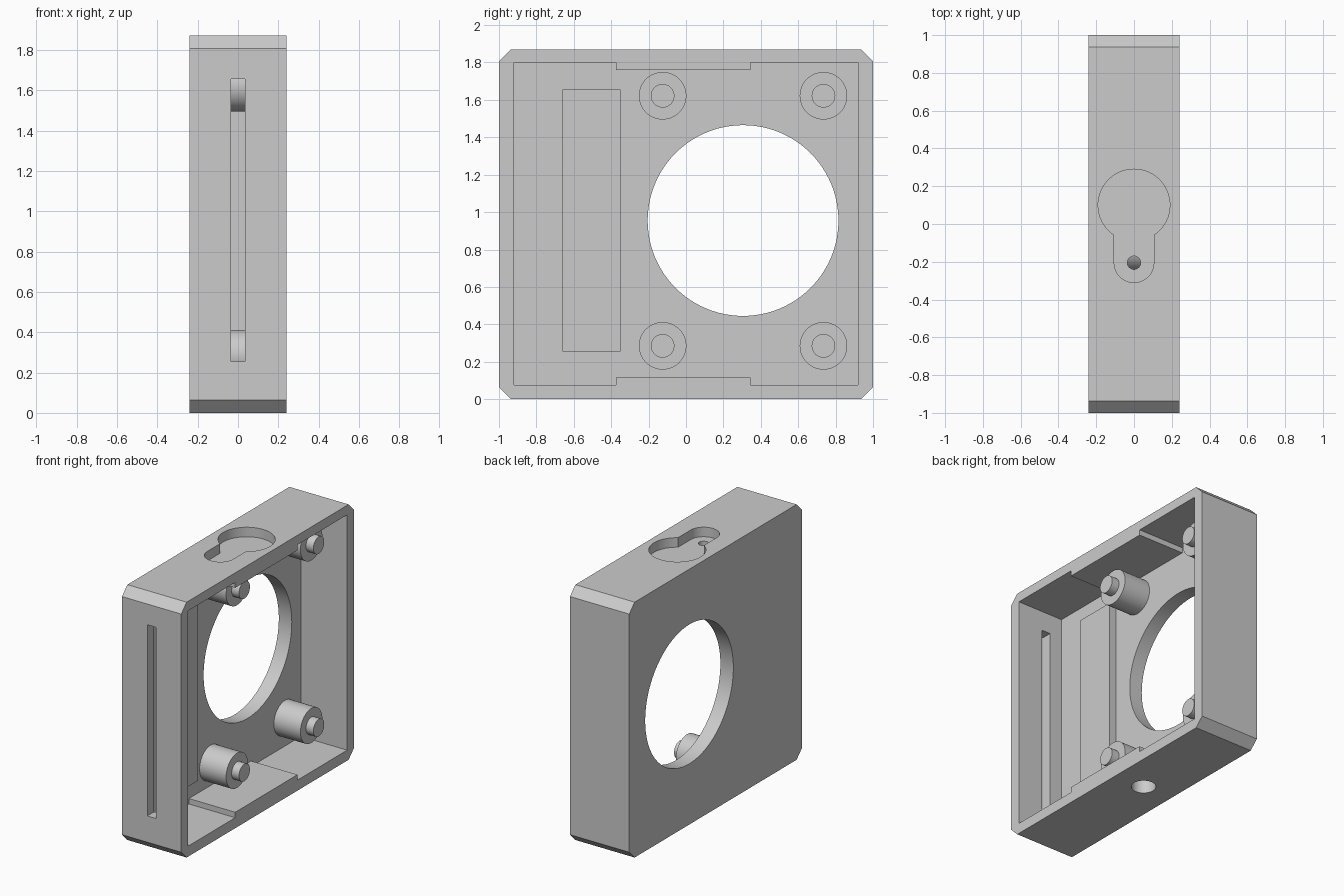
import bpy, bmesh
from math import pi, sin, cos, asin

if "Cube" in bpy.data.objects:
    bpy.data.objects.remove(bpy.data.objects["Cube"])

GREY = (0.6, 0.6, 0.6, 1)
grey = bpy.data.materials.new("plain_grey")
grey.use_nodes = True
grey.diffuse_color = GREY
grey.node_tree.nodes["Principled BSDF"].inputs["Base Color"].default_value = GREY

# Maps profile (u, v) and extrusion w to x, y, z
AXES = {
    "x": lambda u, v, w: (w, u, v),
    "y": lambda u, v, w: (u, w, v),
    "z": lambda u, v, w: (u, v, w),
}


def prism(name, profile, axis, lo, hi):
    bm = bmesh.new()
    ends = [[bm.verts.new(AXES[axis](u, v, w)) for u, v in profile] for w in (lo, hi)]
    bm.faces.new(ends[0])
    bm.faces.new(ends[1])
    n = len(profile)
    for i in range(n):
        j = (i + 1) % n
        bm.faces.new((ends[0][i], ends[0][j], ends[1][j], ends[1][i]))
    bmesh.ops.recalc_face_normals(bm, faces=bm.faces)
    mesh = bpy.data.meshes.new(name)
    bm.to_mesh(mesh)
    bm.free()
    mesh.materials.append(grey)
    obj = bpy.data.objects.new(name, mesh)
    bpy.context.collection.objects.link(obj)
    return obj


def rect(u0, u1, v0, v1):
    return [(u0, v0), (u1, v0), (u1, v1), (u0, v1)]


def arc(u, v, r, start, end, steps):
    angles = [start + (end - start) * i / steps for i in range(steps + 1)]
    return [(u + r * cos(a), v + r * sin(a)) for a in angles]


def circle(u, v, r, steps=64):
    return arc(u, v, r, 0, 2 * pi, steps)[:-1]


def activate(obj):
    bpy.ops.object.select_all(action="DESELECT")
    obj.select_set(True)
    bpy.context.view_layer.objects.active = obj


def cut(target, cutter):
    cutter.hide_render = True
    mod = target.modifiers.new("cut", "BOOLEAN")
    mod.operation = "DIFFERENCE"
    mod.solver = "EXACT"
    mod.object = cutter
    activate(target)
    bpy.ops.object.modifier_apply(modifier=mod.name)
    bpy.data.objects.remove(cutter)


def smooth(obj):
    activate(obj)
    bpy.ops.object.shade_smooth_by_angle(angle=pi / 6)


HALF, TOP, DEPTH, BEVEL = 1.0, 1.87, 0.24, 0.063
FLOOR = -0.135

# Housing block with chamfered corners
a, b = HALF - BEVEL, TOP - BEVEL
housing = prism("housing", [(-a, 0), (a, 0), (HALF, BEVEL), (HALF, b),
                            (a, TOP), (-a, TOP), (-HALF, b), (-HALF, BEVEL)],
                "x", -DEPTH, DEPTH)

# Open cavity, narrowed by thick pads at top and bottom
y0, y1, p0, p1 = -0.92, 0.92, -0.375, 0.345
low, high, pad = 0.077, 1.8, 0.04
cavity = [(y0, low), (p0, low), (p0, low + pad), (p1, low + pad), (p1, low), (y1, low),
          (y1, high), (p1, high), (p1, high - pad), (p0, high - pad), (p0, high), (y0, high)]
cut(housing, prism("cavity_cutter", cavity, "x", FLOOR, 0.4))

# Round window through the closed side
cut(housing, prism("window_cutter", circle(0.305, 0.955, 0.51, 96), "x", -0.4, 0))

# Tall slot in the front wall
cut(housing, prism("slot_cutter", rect(-0.035, 0.035, 0.255, 1.655), "y", -1.1, -0.85))

# Keyhole pocket in the top, with a pin hole in its floor
big, small = 0.19, 0.105
t = asin(small / big)
keyhole = arc(0, 0.1, big, -pi / 2 + t, 3 * pi / 2 - t, 48)
keyhole += arc(0, -0.205, small, pi, 2 * pi, 24)
cut(housing, prism("keyhole_cutter", keyhole, "z", TOP - 0.07, 2))
cut(housing, prism("pin_hole_cutter", circle(0, -0.205, 0.035, 32), "z", 1.7, 1.95))

# Blind mounting hole in the underside
cut(housing, prism("mount_hole_cutter", circle(0, 0.1, 0.083, 48), "z", -0.1, 0.1))
smooth(housing)

# Raised plate on the inner floor
prism("raised_plate", rect(-0.66, -0.35, 0.255, 1.655), "x", FLOOR - 0.01, -0.077)

# Four standoffs, each with a locating pin
for side, y in (("front", -0.125), ("back", 0.735)):
    for level, z in (("lower", 0.285), ("upper", 1.622)):
        smooth(prism(f"{level}_{side}_standoff", circle(y, z, 0.127), "x", FLOOR - 0.01, 0.08))
        smooth(prism(f"{level}_{side}_pin", circle(y, z, 0.063, 48), "x", 0.07, 0.14))
